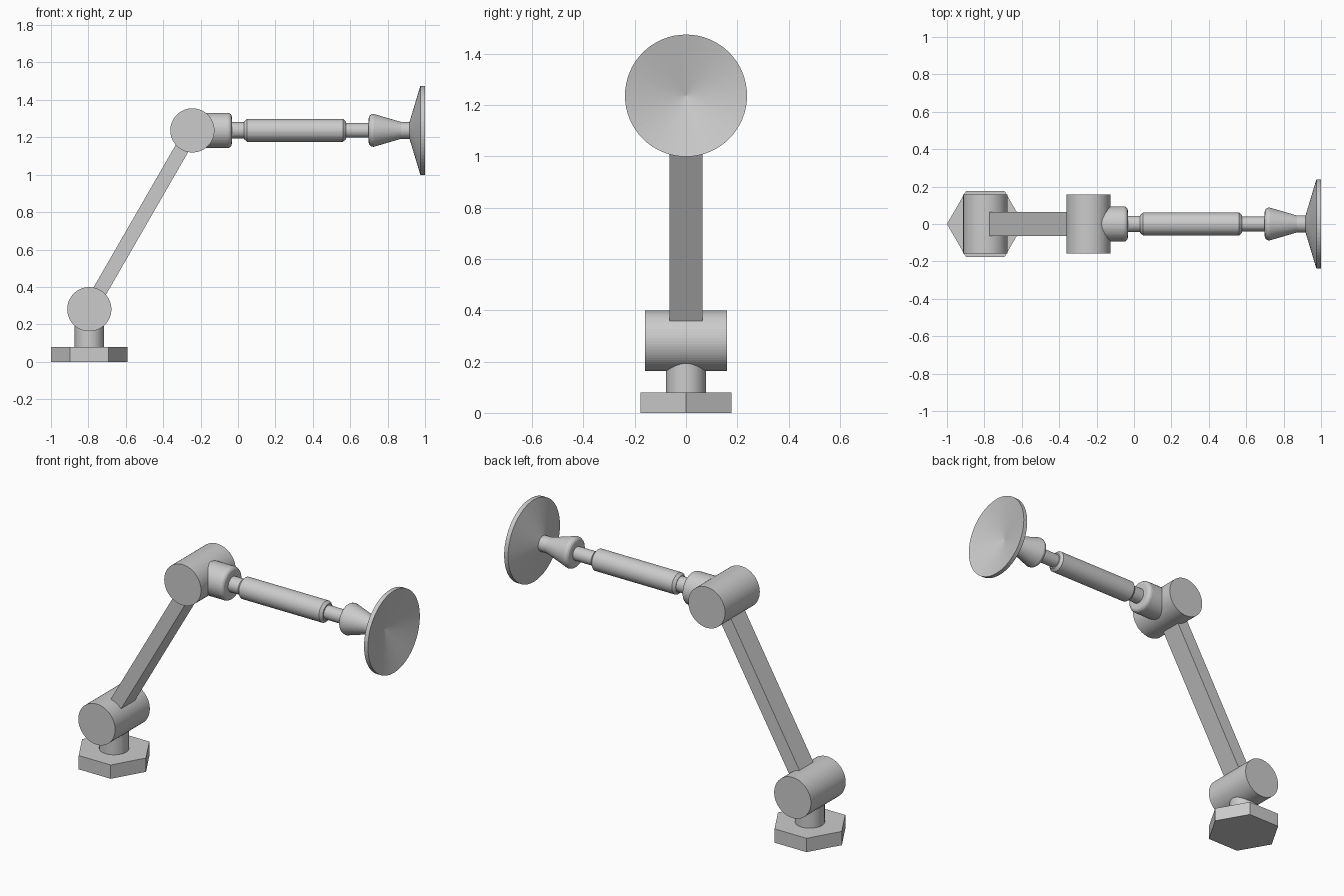
import bpy, bmesh, math
from mathutils import Matrix, Vector

if "Cube" in bpy.data.objects:
    bpy.data.objects.remove(bpy.data.objects["Cube"])

AXIS_Z = 1.237                       # height of the forearm axis
LOWER = Vector((-0.795, 0, 0.281))   # lower hinge centre
UPPER = Vector((-0.244, 0, 1.237))   # upper hinge centre


def finish(name, bm):
    bmesh.ops.recalc_face_normals(bm, faces=bm.faces)
    me = bpy.data.meshes.new(name)
    bm.to_mesh(me)
    bm.free()
    ob = bpy.data.objects.new(name, me)
    bpy.context.collection.objects.link(ob)
    return ob


def cylinder(name, loc, radius, depth, sides=64, rot=None):
    bm = bmesh.new()
    m = Matrix.Translation(loc) @ (rot or Matrix())
    bmesh.ops.create_cone(bm, cap_ends=True, segments=sides, radius1=radius,
                          radius2=radius, depth=depth, matrix=m)
    return finish(name, bm)


def lathe(name, profile, sides=64):
    """Revolve (x, radius) points about the forearm axis."""
    bm = bmesh.new()
    vs = [bm.verts.new((x, 0, AXIS_Z + r)) for x, r in profile]
    es = [bm.edges.new(p) for p in zip(vs, vs[1:])]
    bmesh.ops.spin(bm, geom=vs + es, cent=(0, 0, AXIS_Z), axis=(1, 0, 0),
                   angle=math.tau, steps=sides, use_duplicate=False)
    bmesh.ops.remove_doubles(bm, verts=bm.verts, dist=1e-5)
    return finish(name, bm)


def rounded(x, r, dx, dr, steps=4):
    """Quarter-round from (x, r - dr) out to (x + dx, r)."""
    a = [i / steps * math.pi / 2 for i in range(steps + 1)]
    return [(x + dx * (1 - math.cos(t)), r - dr * (1 - math.sin(t))) for t in a]


# hexagonal foot and its post
cylinder("base_foot", (LOWER.x, 0, 0.04), 0.205, 0.08, 6,
         Matrix.Rotation(math.radians(30), 4, 'Z'))
cylinder("base_post", (LOWER.x, 0, 0.17), 0.078, 0.2)

# two hinge barrels
across = Matrix.Rotation(math.pi / 2, 4, 'X')
for name, loc in (("lower_hinge", LOWER), ("upper_hinge", UPPER)):
    cylinder(name, loc, 0.118, 0.318, rot=across)

# slanted bar between the hinges
d = UPPER - LOWER
bm = bmesh.new()
tilt = Matrix.Rotation(math.atan2(d.x, d.z), 4, 'Y')
bmesh.ops.create_cube(bm, size=1, matrix=Matrix.Translation((LOWER + UPPER) / 2) @ tilt
                      @ Matrix.Diagonal((0.077, 0.127, d.length - 0.1, 1)))
finish("link_bar", bm)

# socket where the forearm meets the upper hinge
lathe("elbow_socket", [(-0.22, 0), (-0.22, 0.094)]
      + rounded(-0.033, 0.094, -0.022, 0.022)[::-1] + [(-0.033, 0)])

# thin rod with the thicker chamfered sleeve around it
lathe("forearm_rod_inner", [(-0.05, 0), (-0.05, 0.044), (0.06, 0.044), (0.06, 0)])
lathe("forearm_sleeve", [(0.033, 0), (0.033, 0.047), (0.048, 0.061),
                         (0.562, 0.061), (0.577, 0.047), (0.577, 0)])
lathe("forearm_rod_outer", [(0.55, 0), (0.55, 0.039), (0.72, 0.039), (0.72, 0)])

# tapered wrist
lathe("wrist", [(0.699, 0)] + rounded(0.699, 0.088, 0.025, 0.022)
      + [(0.742, 0.083), (0.872, 0.045), (0.93, 0.045), (0.93, 0)])

# shallow dish, hollow on its outer face
lathe("dish", [(0.917, 0), (0.917, 0.045), (0.975, 0.238), (1.0, 0.238), (0.94, 0)])
